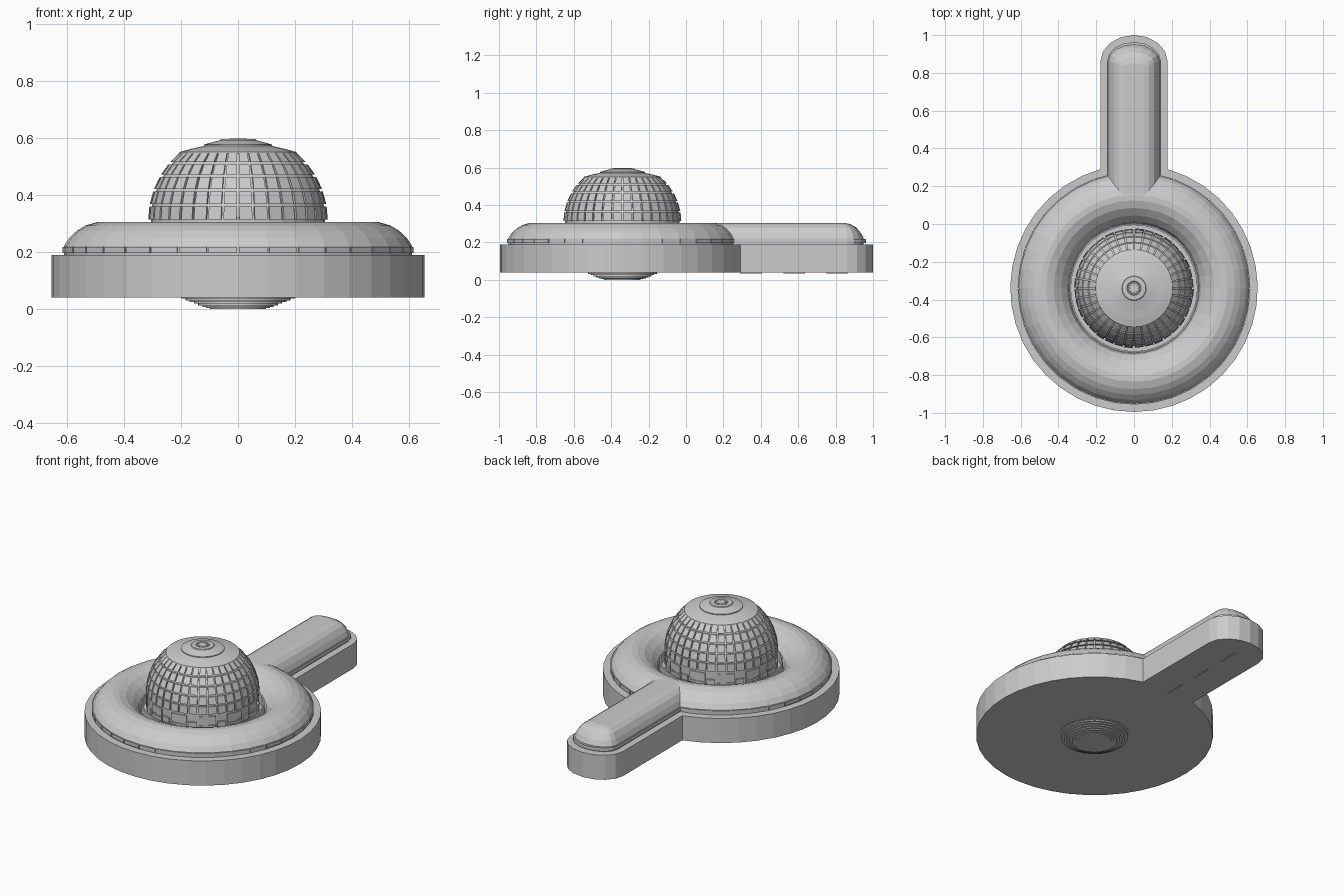
import bpy, bmesh
from math import sin, cos, pi, radians, acos

if "Cube" in bpy.data.objects:
    bpy.data.objects.remove(bpy.data.objects["Cube"])

CY = -0.34          # centre of the round hull in y
SEG = 36


def finish(bm, name):
    bmesh.ops.recalc_face_normals(bm, faces=bm.faces)
    me = bpy.data.meshes.new(name)
    bm.to_mesh(me)
    bm.free()
    ob = bpy.data.objects.new(name, me)
    bpy.context.collection.objects.link(ob)
    return ob


def stack(bm, loops, cap_start=True, cap_end=True):
    rows = [[bm.verts.new(p) for p in loop] for loop in loops]
    n = len(rows[0])
    for a, b in zip(rows, rows[1:]):
        for i in range(n):
            j = (i + 1) % n
            bm.faces.new((a[i], a[j], b[j], b[i]))
    if cap_start:
        bm.faces.new(rows[0][::-1])
    if cap_end:
        bm.faces.new(rows[-1])


def lathe(name, profile, caps=(False, False), seg=SEG):
    bm = bmesh.new()
    stack(bm, [[(r * cos(2 * pi * i / seg), CY + r * sin(2 * pi * i / seg), z)
                for i in range(seg)] for r, z in profile], *caps)
    return finish(bm, name)


def arm_end(w, y0, y1, z, n=8):
    return [(w * cos(pi * i / n), y0 + (y1 - y0) * sin(pi * i / n), z) for i in range(n + 1)]


def patch(bm, a0, a1, lower, upper, depth):
    # raised block between two angles; lower/upper are (radius, z) on the outside
    v = []
    for d in (0, depth):
        for (r, z), a in ((lower, a0), (lower, a1), (upper, a1), (upper, a0)):
            v.append(bm.verts.new(((r - d) * cos(a), CY + (r - d) * sin(a), z)))
    for f in ((0, 1, 2, 3), (7, 6, 5, 4), (0, 4, 5, 1), (1, 5, 6, 2), (2, 6, 7, 3), (3, 7, 4, 0)):
        bm.faces.new([v[i] for i in f])


def box(bm, x0, x1, y0, y1, z0, z1):
    stack(bm, [[(x0, y0, z), (x1, y0, z), (x1, y1, z), (x0, y1, z)] for z in (z0, z1)])


# Keyhole-shaped lower hull
R, W = 0.655, 0.178
phi = acos(W / R)
outline = []
for i in range(SEG + 1):
    a = pi - phi + (pi + 2 * phi) * i / SEG
    outline.append((R * cos(a), CY + R * sin(a)))
outline += [(x, y) for x, y, _ in arm_end(W, 0.86, 1.0, 0)]
bm = bmesh.new()
stack(bm, [[(x, y, z) for x, y in outline] for z in (0.04, 0.19)])
finish(bm, "lower_hull")

# Doughnut-shaped upper hull
lathe("upper_ring", [(0.61, 0.19), (0.61, 0.222), (0.592, 0.25), (0.565, 0.275), (0.535, 0.293),
                     (0.495, 0.305), (0.465, 0.304), (0.425, 0.29), (0.385, 0.26),
                     (0.355, 0.225), (0.345, 0.19)])

# Seamed trim band round the ring, leaving a gap at the arm
bm = bmesh.new()
for i in range(SEG):
    a0, a1 = radians(i * 10 + 0.3), radians(i * 10 + 9.7)
    if abs(i * 10 + 5 - 90) > 12:
        patch(bm, a0, a1, (0.616, 0.196), (0.616, 0.218), 0.012)
finish(bm, "ring_trim")

# Rounded arm top and its trim
bm = bmesh.new()
levels = [(0.137, 0.86, 0.95, 0.19), (0.137, 0.86, 0.95, 0.222), (0.125, 0.86, 0.935, 0.25),
          (0.105, 0.855, 0.91, 0.28), (0.08, 0.845, 0.88, 0.297), (0.05, 0.835, 0.85, 0.304)]
stack(bm, [[(-w, 0.14, z)] + [(w, 0.14, z)] + arm_end(w, a, b, z) for w, a, b, z in levels])
finish(bm, "arm_top")
bm = bmesh.new()
stack(bm, [[(-0.143, 0.22, z), (0.143, 0.22, z)] + arm_end(0.143, 0.86, 0.963, z)
           for z in (0.196, 0.218)])
finish(bm, "arm_trim")

# Dome core, made of latitude rings, with its upright skirt
DZ = 0.31
core = [(0.306, 0.19), (0.306, 0.30)]
core += [(0.306 * cos(radians(t)), DZ + 0.306 * sin(radians(t))) for t in range(0, 51, 10)]
core += [(0.165, 0.562), (0.12, 0.572)]
lathe("dome_core", core, (False, True))

# Dome panels, ten degrees apart with narrow grooves
bm = bmesh.new()
for row in range(5):
    t0, t1 = radians(row * 10 + 0.8), radians(row * 10 + 9.2)
    lo = (0.315 * cos(t0), DZ + 0.315 * sin(t0))
    hi = (0.315 * cos(t1), DZ + 0.313 * sin(t1))
    for i in range(SEG):
        patch(bm, radians(i * 10 + 0.8), radians(i * 10 + 9.2), lo, hi, 0.014)
finish(bm, "dome_panels")

# Skirt panels and window frames at the foot of the dome
bm = bmesh.new()
for i in range(12):
    a = radians(i * 30)
    patch(bm, a + 0.02, a + 0.32, (0.313, 0.20), (0.313, 0.245), 0.012)
    patch(bm, a + 0.35, a + 0.50, (0.317, 0.20), (0.317, 0.265), 0.016)
    patch(bm, a + 0.02, a + 0.32, (0.313, 0.255), (0.313, 0.30), 0.012)
finish(bm, "skirt_panels")

# Low kerb in the trough around the dome
lathe("trough_kerb", [(0.342, 0.19), (0.342, 0.245), (0.334, 0.245), (0.334, 0.19)])

# Stepped cap and small hub on top of the dome
lathe("dome_cap", [(0.207, 0.545), (0.205, 0.551), (0.165, 0.562), (0.12, 0.571), (0.12, 0.577),
                   (0.065, 0.592), (0.062, 0.596), (0.038, 0.597), (0.034, 0.593),
                   (0.026, 0.593), (0.022, 0.598)], (False, True))
bm = bmesh.new()
for i in range(8):
    a = radians(i * 45)
    patch(bm, a + 0.1, a + 0.68, (0.034, 0.592), (0.03, 0.598), 0.01)
finish(bm, "cap_hub_lugs")

# Stepped dish underneath
steps = [(0.2, 0.042)]
dish = [(0.2, 0.038), (0.185, 0.031), (0.17, 0.025), (0.155, 0.019), (0.14, 0.013),
        (0.125, 0.008), (0.112, 0.004), (0.098, 0.0)]
for r, z in dish:
    steps += [(r, steps[-1][1]), (r, z)] if steps[-1][0] != r else [(r, z)]
lathe("belly_dish", steps, (False, True))

# Thin strips under the arm
bm = bmesh.new()
for y in (0.29, 0.52, 0.75):
    box(bm, -0.006, 0.006, y, y + 0.115, 0.035, 0.05)
finish(bm, "arm_belly_strips")
